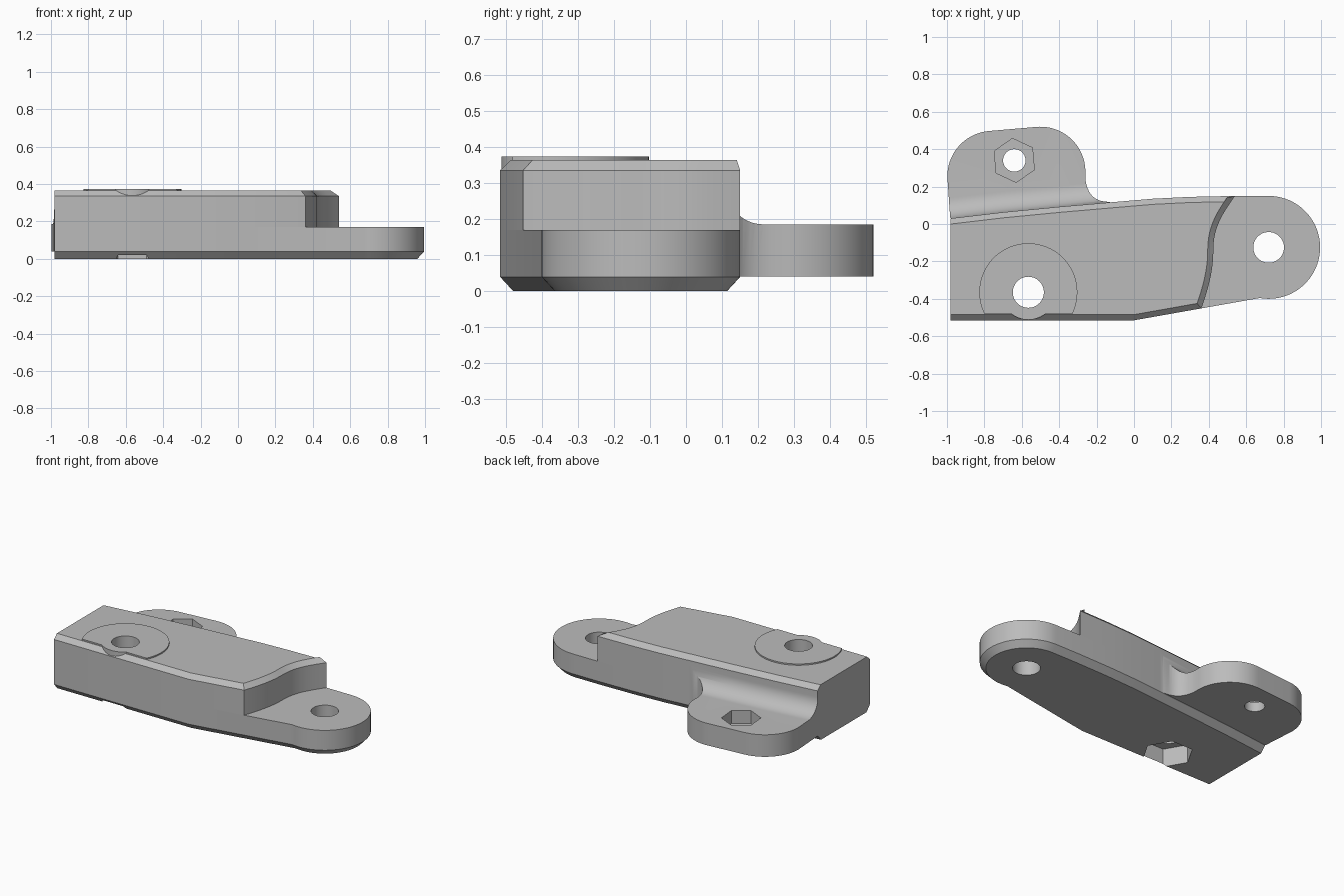
import bpy, bmesh
from math import sin, cos, radians
from mathutils import Vector
from mathutils.geometry import interpolate_bezier

if "Cube" in bpy.data.objects:
    bpy.data.objects.remove(bpy.data.objects["Cube"])

grey = bpy.data.materials.new("plain grey")
grey.use_nodes = True
COLOUR = (0.5, 0.5, 0.5, 1)
grey.diffuse_color = COLOUR
grey.node_tree.nodes["Principled BSDF"].inputs["Base Color"].default_value = COLOUR


def arc(cx, cy, r, a0, a1, n):
    steps = [radians(a0 + (a1 - a0) * i / n) for i in range(n + 1)]
    return [(cx + r * cos(a), cy + r * sin(a)) for a in steps]


def circle(cx, cy, r, n=64, turn=0):
    return arc(cx, cy, r, turn, turn + 360, n)[:-1]


def bezier(a, b, c, d, n=12):
    pts = interpolate_bezier(*[Vector((*p, 0)) for p in (a, b, c, d)], n)
    return [(p.x, p.y) for p in pts]


def inset(outline, d):
    """Move each edge inward by d, leaving the flat left end where it is."""
    pts = [Vector(p) for p in outline]
    result = []
    for i, p in enumerate(pts):
        lines = []
        for a, b in ((pts[i - 1], p), (p, pts[(i + 1) % len(pts)])):
            t = (b - a).normalized()
            lines.append((Vector((-t.y, t.x)), 0 if max(a.x, b.x) < -0.97 else d))
        (n1, d1), (n2, d2) = lines
        det = n1.x * n2.y - n1.y * n2.x
        if abs(det) < 0.001:
            move = n1 * d1
        else:
            move = Vector((d1 * n2.y - d2 * n1.y, d2 * n1.x - d1 * n2.x)) / det
        result.append(p + move)
    return result


def loft(name, rings):
    """Closed solid through matching rings of 3D points."""
    bm = bmesh.new()
    loops = [[bm.verts.new(p) for p in ring] for ring in rings]
    n = len(loops[0])
    for a, b in zip(loops, loops[1:]):
        for i in range(n):
            j = (i + 1) % n
            bm.faces.new((a[i], a[j], b[j], b[i]))
    bm.faces.new(loops[0][::-1])
    bm.faces.new(loops[-1])
    bmesh.ops.recalc_face_normals(bm, faces=bm.faces[:])
    mesh = bpy.data.meshes.new(name)
    bm.to_mesh(mesh)
    bm.free()
    mesh.materials.append(grey)
    obj = bpy.data.objects.new(name, mesh)
    bpy.context.collection.objects.link(obj)
    return obj


def prism(name, outline, *levels):
    """Upright solid; each level is (height, inset)."""
    return loft(name, [[(x, y, z) for x, y in (inset(outline, d) if d else outline)]
                       for z, d in levels])


def combine(target, tool, operation):
    mod = target.modifiers.new(operation.lower(), 'BOOLEAN')
    mod.operation, mod.solver, mod.object = operation, 'EXACT', tool
    bpy.context.view_layer.objects.active = target
    bpy.ops.object.modifier_apply(modifier=mod.name)
    bpy.data.objects.remove(tool)


# Shared outline pieces of the long body
LEFT, FRONT = -0.98, -0.515
back_edge = [(0.54, 0.15), (0.3, 0.145), (0.1, 0.135), (-0.1, 0.118),
             (-0.4, 0.092), (-0.7, 0.063), (LEFT, 0.03)]
nose = arc(0.72, -0.125, 0.275, -100, 90, 40)
front_edge = [(LEFT, FRONT), (0, FRONT)]
slope = (nose[0][1] - FRONT) / nose[0][0]

# Lower body with rounded nose and chamfered underside
body = prism("bracket_body", front_edge + nose + back_edge,
             (0, 0.036), (0.039, 0), (0.17, 0))

# Raised block ending in an S-shaped step
step_start, step_mid = (0.36, FRONT + slope * 0.36), (0.424, -0.14)
step = bezier(step_start, (0.40, -0.34), (0.425, -0.24), step_mid)
step += bezier(step_mid, (0.424, -0.02), (0.47, 0.05), back_edge[0])[1:]
block = prism("raised_block", front_edge + step + back_edge[1:],
              (0.17, 0), (0.335, 0), (0.364, 0.03))
combine(body, block, 'UNION')

# Side ear: flat plate that sweeps up into the back wall
R, TOP = 0.11, 0.185
rings = []
for x, wall in [(-1.1, 0.018), (-0.98, 0.03), (-0.7, 0.063), (-0.4, 0.092),
                (-0.1, 0.118), (0, 0.127)]:
    curve = arc(wall + R, TOP + R, R, 270, 180, 14)
    section = [(wall - 0.2, 0.04), (0.7, 0.04), (0.7, TOP)] + curve
    section.append((wall - 0.2, TOP + R))
    rings.append([(x, y, z) for y, z in section])
ear = loft("side_ear", rings)
ear_outline = [(-0.9, -0.05), (-0.06, -0.05), (-0.06, 0.1), (-0.13, 0.117)]
ear_outline += bezier((-0.15, 0.12), (-0.21, 0.122), (-0.25, 0.16), (-0.26, 0.24), 10)
ear_outline += arc(-0.5, 0.28, 0.24, 0, 95, 24)
ear_outline += arc(-0.755, 0.255, 0.243, 95, 180, 24)
ear_outline.append((-0.983, 0.035))
combine(ear, prism("ear_shape", ear_outline, (-0.1, 0), (0.6, 0)), 'INTERSECT')
combine(body, ear, 'UNION')

# Low round boss, trimmed at the front chamfer, with a collar round the hole
HX, HY = -0.565, -0.365
boss = [(x, y) for x, y in circle(HX, HY, 0.262, 96) if y > -0.485]
combine(body, prism("round_boss", boss, (0.3, 0), (0.373, 0)), 'UNION')
combine(body, prism("hole_collar", circle(HX, HY, 0.147), (0.31, 0), (0.373, 0)), 'UNION')

# Through holes
for name, x, y, r in (("main_hole", HX, HY, 0.083), ("nose_hole", 0.72, -0.125, 0.082),
                      ("ear_hole", -0.64, 0.34, 0.06)):
    combine(body, prism(name, circle(x, y, r), (-0.1, 0), (0.6, 0)), 'DIFFERENCE')

# Hexagonal nut recesses: under the main hole, on top of the ear
nut_below = circle(HX, HY, 0.153, 6)
combine(body, prism("nut_recess_below", nut_below, (-0.1, 0), (0.12, 0)), 'DIFFERENCE')
nut_above = circle(-0.64, 0.34, 0.118, 6, 35)
combine(body, prism("nut_recess_above", nut_above, (0.1, 0), (0.5, 0)), 'DIFFERENCE')

# Smooth the curves, keep machined edges crisp
bpy.ops.object.select_all(action='DESELECT')
body.select_set(True)
bpy.context.view_layer.objects.active = body
bpy.ops.object.shade_smooth_by_angle(angle=radians(25))
